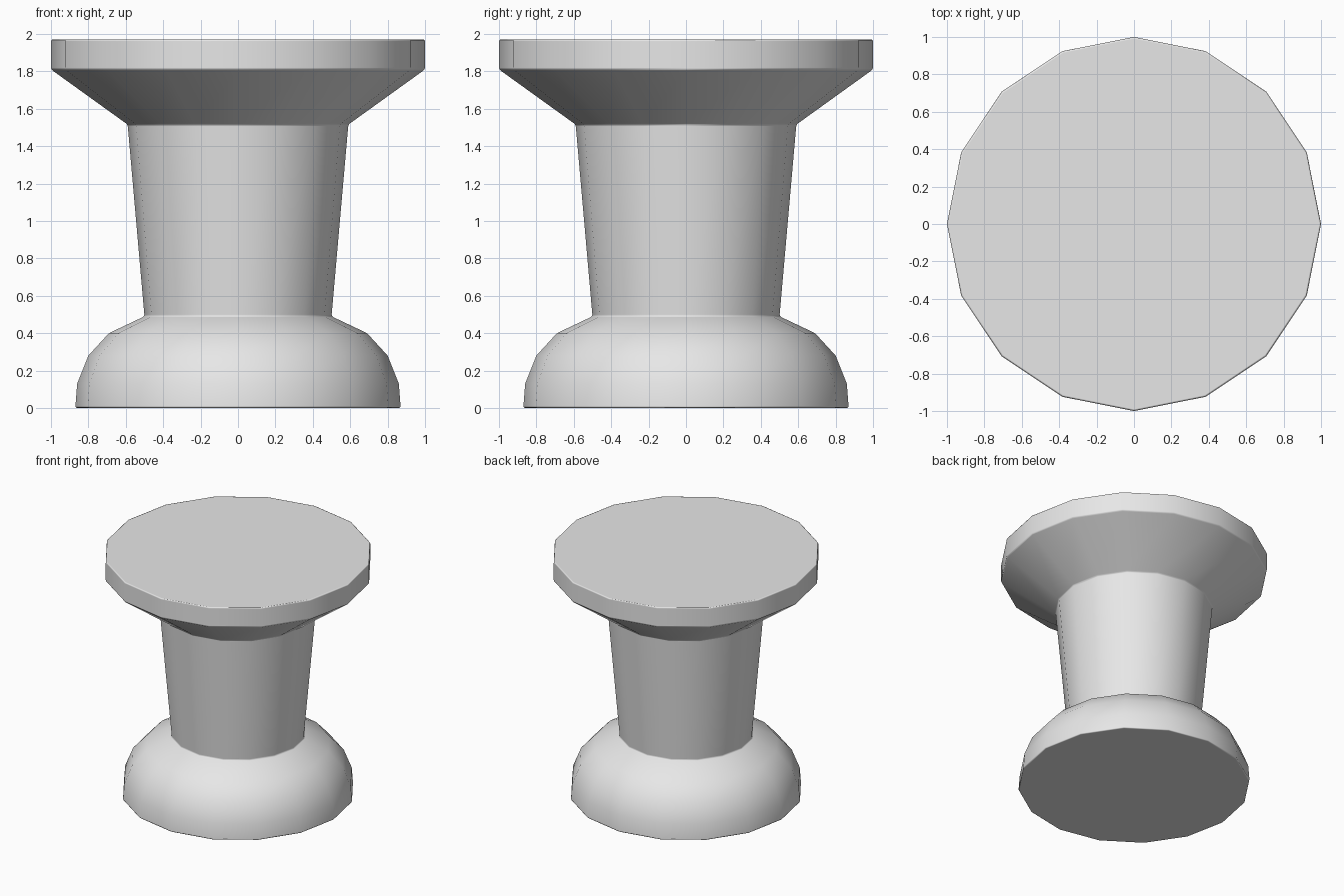
import bpy
import bmesh
from math import cos, sin, radians, tau

cube = bpy.data.objects.get("Cube")
if cube:
    bpy.data.objects.remove(cube, do_unlink=True)

SIDES = 16

grey = bpy.data.materials.new("light grey")
grey.use_nodes = True
grey.diffuse_color = (0.8, 0.8, 0.8, 1)
grey.node_tree.nodes["Principled BSDF"].inputs["Base Color"].default_value = (0.8, 0.8, 0.8, 1)


def lathe(name, profile):
    """Spin a (radius, height) profile, bottom to top, into a capped solid."""
    bm = bmesh.new()
    rings = [[bm.verts.new((r * cos(tau * i / SIDES), r * sin(tau * i / SIDES), z))
              for i in range(SIDES)] for r, z in profile]
    for low, high in zip(rings, rings[1:]):
        for i in range(SIDES):
            j = (i + 1) % SIDES
            bm.faces.new((low[i], low[j], high[j], high[i]))
    bm.faces.new(rings[0][::-1])
    bm.faces.new(rings[-1])
    mesh = bpy.data.meshes.new(name)
    bm.to_mesh(mesh)
    bm.free()
    mesh.materials.append(grey)
    obj = bpy.data.objects.new(name, mesh)
    bpy.context.collection.objects.link(obj)
    bpy.ops.object.select_all(action="DESELECT")
    obj.select_set(True)
    bpy.context.view_layer.objects.active = obj
    bpy.ops.object.shade_smooth()

    # Narrow softened rims that keep the large faces flat
    bevel = obj.modifiers.new("soft edges", "BEVEL")
    bevel.width = 0.01
    bevel.segments = 2
    bevel.limit_method = "ANGLE"
    bevel.angle_limit = radians(35)
    bevel.harden_normals = True
    return obj


# Domed foot, tapered shaft and flared flat cap in one turned body
lathe("pedestal", [
    (0.87, 0), (0.86, 0.13), (0.80, 0.28), (0.69, 0.40), (0.50, 0.49),
    (0.59, 1.515), (1.0, 1.81), (1.0, 1.97),
])
